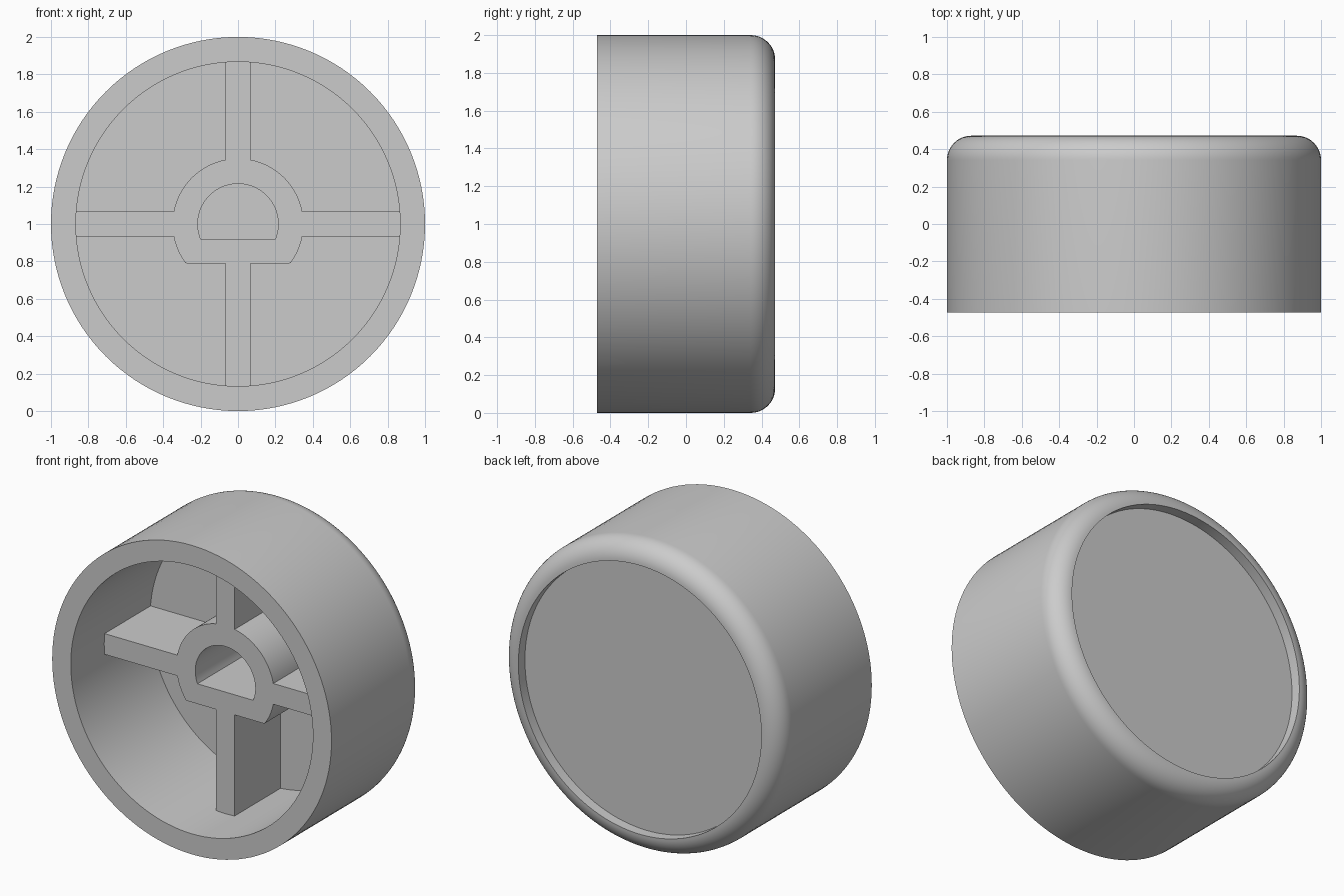
import bpy, bmesh, math
from mathutils import Matrix, Vector

cube = bpy.data.objects.get("Cube")
if cube:
    bpy.data.objects.remove(cube, do_unlink=True)

grey = bpy.data.materials.new("light_grey")
grey.use_nodes = True
colour = (0.6, 0.6, 0.6, 1)
grey.diffuse_color = colour
grey.node_tree.nodes["Principled BSDF"].inputs["Base Color"].default_value = colour

HALF, OUTER, INNER, ROUND = 0.472, 1.0, 0.867, 0.13
FLOOR, BACK, RIB_FRONT = 0.34, 0.405, -0.13
CENTRE = Vector((0, 0, 1))


def add_object(name, mesh):
    ob = bpy.data.objects.new(name, mesh)
    bpy.context.collection.objects.link(ob)
    mesh.materials.clear()
    mesh.materials.append(grey)
    bpy.ops.object.select_all(action='DESELECT')
    ob.select_set(True)
    bpy.context.view_layer.objects.active = ob
    bpy.ops.object.shade_smooth_by_angle(angle=math.radians(30))
    return ob


# Cap shell: one lathed section with rounded back edge, recessed back and web
profile = [(0, FLOOR), (INNER, FLOOR), (INNER, -HALF), (OUTER, -HALF)]
for i in range(13):
    a = math.pi / 2 * i / 12
    profile.append((OUTER - ROUND + ROUND * math.cos(a),
                    HALF - ROUND + ROUND * math.sin(a)))
profile += [(OUTER - ROUND, BACK), (0, BACK)]

bm = bmesh.new()
verts = [bm.verts.new((r, y, 0)) for r, y in profile]
edges = [bm.edges.new(pair) for pair in zip(verts, verts[1:])]
bmesh.ops.spin(bm, geom=verts + edges, cent=(0, 0, 0), axis=(0, 1, 0),
               angle=math.tau, steps=128, use_duplicate=False)
bmesh.ops.remove_doubles(bm, verts=bm.verts, dist=0.0001)
bmesh.ops.dissolve_degenerate(bm, edges=bm.edges, dist=0.0001)
bmesh.ops.recalc_face_normals(bm, faces=bm.faces)
bmesh.ops.translate(bm, verts=bm.verts, vec=CENTRE)
shell_mesh = bpy.data.meshes.new("cap_shell")
bm.to_mesh(shell_mesh)
bm.free()
add_object("cap_shell", shell_mesh)

# Hub and ribs: one flat outline with a D-shaped hole, extruded
RIB, HUB, HUB_FLAT, HOLE, HOLE_FLAT = 0.067, 0.35, -0.21, 0.215, -0.08

outline = []
start = math.asin(RIB / HUB)
for quarter in range(4):
    turn = Matrix.Rotation(quarter * math.pi / 2, 2)
    outline += [turn @ Vector((INNER + 0.03, s * RIB)) for s in (-1, 1)]
    for i in range(33):
        a = start + (math.pi / 2 - 2 * start) * i / 32
        p = turn @ Vector((HUB * math.cos(a), HUB * math.sin(a)))
        outline.append(Vector((p.x, max(p.y, HUB_FLAT))))

low = math.asin(HOLE_FLAT / HOLE)
hole = []
for i in range(49):
    a = low + (math.pi - 2 * low) * i / 48
    hole.append(Vector((HOLE * math.cos(a), HOLE * math.sin(a))))

curve = bpy.data.curves.new("hub_outline", 'CURVE')
curve.dimensions = '2D'
curve.fill_mode = 'BOTH'
depth = FLOOR + 0.02 - RIB_FRONT
curve.extrude = depth / 2
for loop in (outline, hole):
    spline = curve.splines.new('POLY')
    spline.points.add(len(loop) - 1)
    for point, p in zip(spline.points, loop):
        point.co = (p.x, p.y, 0, 1)
    spline.use_cyclic_u = True
temp = bpy.data.objects.new("hub_outline", curve)
hub_mesh = bpy.data.meshes.new_from_object(temp)
bpy.data.objects.remove(temp)
hub_mesh.name = "hub_and_ribs"

bm = bmesh.new()
bm.from_mesh(hub_mesh)
bmesh.ops.remove_doubles(bm, verts=bm.verts, dist=0.0001)
bmesh.ops.recalc_face_normals(bm, faces=bm.faces)
bm.transform(Matrix.Translation(CENTRE + Vector((0, RIB_FRONT + depth / 2, 0)))
             @ Matrix.Rotation(math.pi / 2, 4, 'X'))
bm.to_mesh(hub_mesh)
bm.free()
add_object("hub_and_ribs", hub_mesh)
